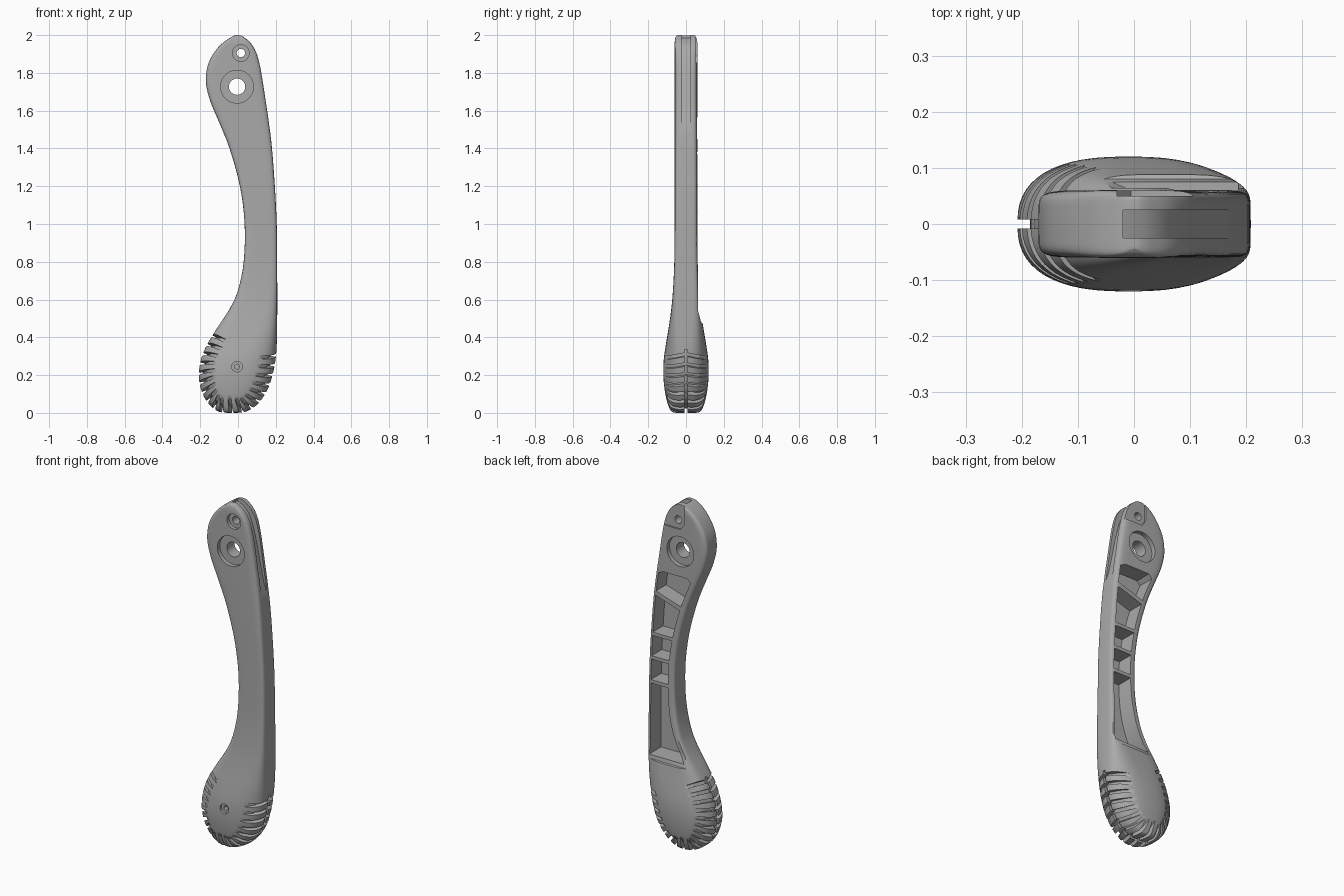
import bpy, bmesh, math
from mathutils import Vector

old = bpy.data.objects.get("Cube")
if old:
    bpy.data.objects.remove(old, do_unlink=True)

grey = bpy.data.materials.new("mid_grey")
grey.use_nodes = True
grey.diffuse_color = (0.4, 0.4, 0.4, 1)
grey.node_tree.nodes["Principled BSDF"].inputs["Base Color"].default_value = (0.4, 0.4, 0.4, 1)

# Side outline stations: height, rear edge x, spine edge x, half thickness
STATIONS = [
    (0, -.05, -.01, .05), (.006, -.1, .04, .075), (.03, -.138, .085, .09),
    (.07, -.172, .124, .103), (.13, -.198, .16, .114), (.2, -.208, .183, .12),
    (.28, -.197, .199, .118), (.36, -.165, .205, .107), (.45, -.11, .207, .092),
    (.55, -.045, .208, .078), (.65, 0, .208, .069), (.8, .03, .207, .062),
    (1, .035, .205, .06), (1.2, .01, .195, .06), (1.4, -.045, .18, .06),
    (1.55, -.105, .162, .06), (1.65, -.147, .147, .06), (1.75, -.17, .132, .06),
    (1.84, -.16, .116, .06), (1.91, -.125, .096, .06), (1.96, -.08, .066, .06),
    (1.99, -.035, .03, .055), (2, -.01, .01, .045)]


def smooth_rows(rows, steps):
    """Catmull-Rom interpolation through the stations."""
    rows = [Vector(r) for r in rows]
    out = []
    for i in range(len(rows) - 1):
        a, b, c, d = rows[max(i - 1, 0)], rows[i], rows[i + 1], rows[min(i + 2, len(rows) - 1)]
        for s in range(steps):
            t = s / steps
            out.append(b + (c - a) * (t / 2) + (a * 2 - b * 5 + c * 4 - d) * (t * t / 2)
                       + (b * 3 - a - c * 3 + d) * (t ** 3 / 2))
    return out + [rows[-1]]


ROWS = smooth_rows(STATIONS, 4)


def edges_at(z):
    for p, q in zip(ROWS, ROWS[1:]):
        if p[0] <= z <= q[0]:
            r = p.lerp(q, (z - p[0]) / max(q[0] - p[0], 1e-6))
            return r[1], r[2]


def loft(name, rings):
    """Closed solid skinned through equal-length rings."""
    bm = bmesh.new()
    loops = [[bm.verts.new(p) for p in ring] for ring in rings]
    n = len(loops[0])
    for a, b in zip(loops, loops[1:]):
        for i in range(n):
            j = (i + 1) % n
            bm.faces.new((a[i], a[j], b[j], b[i]))
    bm.faces.new(loops[0][::-1])
    bm.faces.new(loops[-1])
    bmesh.ops.recalc_face_normals(bm, faces=bm.faces)
    mesh = bpy.data.meshes.new(name)
    bm.to_mesh(mesh)
    bm.free()
    mesh.materials.append(grey)
    obj = bpy.data.objects.new(name, mesh)
    bpy.context.collection.objects.link(obj)
    return obj


def prism(points, lo, hi, along="y"):
    if along == "y":
        return loft("cutter", [[(u, d, v) for u, v in points] for d in (lo, hi)])
    return loft("cutter", [[(d, u, v) for u, v in points] for d in (lo, hi)])


def disc(x, z, radius, lo, hi):
    turn = [math.tau * i / 40 for i in range(40)]
    return prism([(x + radius * math.cos(t), z + radius * math.sin(t)) for t in turn], lo, hi)


def section(row, count=56):
    """Rounded cross-section: oval in the bulb, boxy along the arm."""
    z, left, right, half = row
    f = min(max((z - .25) / .55, 0), 1)
    power = 2 / (2.5 + 4.5 * f * f * (3 - 2 * f))
    ring = []
    for i in range(count):
        c, s = math.cos(math.tau * i / count), math.sin(math.tau * i / count)
        ring.append(((left + right) / 2 + (right - left) / 2 * math.copysign(abs(c) ** power, c),
                     half * math.copysign(abs(s) ** power, s), z))
    return ring


lever = loft("lever_arm", [section(r) for r in ROWS])


def cut(cutter):
    bpy.context.view_layer.objects.active = lever
    mod = lever.modifiers.new("cut", "BOOLEAN")
    mod.operation, mod.solver, mod.object = "DIFFERENCE", "EXACT", cutter
    bpy.ops.object.modifier_apply(modifier=mod.name)
    bpy.data.objects.remove(cutter, do_unlink=True)


# Flat back face ending in a lip above the bulb
cut(prism([(.062, 2.1), (.064, .54), (.08, .48), (.2, .42), (.2, 2.1)], -.4, .4, "x"))

# Ribbed pocket in the back: bottom, top and slant of each compartment
for low, high, tilt_low, tilt_high in [(.5, .91, 0, 0), (.93, 1.05, 0, 0), (1.07, 1.19, 0, 0),
                                       (1.21, 1.43, 0, .05), (1.455, 1.58, .05, 0)]:
    left, right = [], []
    for i in range(9):
        t = i / 8
        z = low + (high - low) * t
        a, b = edges_at(z)
        z_left = z - tilt_low * (1 - t) - tilt_high * t
        a = edges_at(z_left)[0]
        round_off = .03 if high > 1.5 and i == 8 else 0
        left.append((a + .038 + round_off, z_left))
        right.append((b - .022 - round_off, z))
    cut(prism(left + right[::-1], -.035, .2))

# Pivot bore with counterbores on both faces
cut(disc(-.005, 1.727, .043, -.2, .2))
cut(disc(-.005, 1.727, .087, -.2, -.035))
cut(disc(-.005, 1.727, .087, .035, .2))

# Recessed pad, small pin hole and its countersink
cut(prism([(-.03, 2.1), (-.03, 1.89), (-.005, 1.855), (.3, 1.855), (.3, 2.1)], .05, .2))
cut(disc(.015, 1.905, .022, -.2, .2))
cut(disc(.015, 1.905, .044, -.2, -.04))

# Screw recess in the bulb
cut(disc(-.005, .245, .028, -.2, -.105))
cut(disc(-.005, .245, .013, -.2, -.07))

# Shallow slot along the top of the spine
cut(prism([(-.02, 2.1), (-.02, 1.985), (.02, 1.965), (.055, 1.93), (.08, 1.87), (.105, 1.77),
           (.148, 1.56), (.172, 1.49), (.4, 1.49), (.4, 2.1)], -.025, .025))

# Rim path of the tread: down the rear, around the bottom, up the spine
rim = [Vector((r[1], r[0])) for r in reversed(ROWS) if r[0] < .44]
rim += [Vector((r[2], r[0])) for r in ROWS if r[0] < .34]
lengths = [0]
for p, q in zip(rim, rim[1:]):
    lengths.append(lengths[-1] + (q - p).length)


def rim_point(s):
    for i in range(len(rim) - 1):
        if lengths[i] <= s <= lengths[i + 1]:
            return rim[i].lerp(rim[i + 1], (s - lengths[i]) / max(lengths[i + 1] - lengths[i], 1e-6))


def rim_frame(s):
    p = rim_point(s)
    tangent = (rim_point(min(s + .03, lengths[-1] - .001)) - rim_point(max(s - .03, .001))).normalized()
    return p, tangent, Vector((-tangent.y, tangent.x))  # third points inward


# Chevron tread grooves: width position, floor depth, sweep
GROOVE = [(-.14, .125, .05), (-.1, .078, .036), (-.07, .046, .025), (0, .026, 0),
          (.07, .046, .025), (.1, .078, .036), (.14, .125, .05)]
COUNT = 19
for k in range(COUNT):
    p, tangent, inward = rim_frame(.03 + (lengths[-1] - .06) * k / (COUNT - 1))
    rings = []
    for y, depth, sweep in GROOVE:
        ring = []
        for side, d in ((-1, depth), (1, depth), (1, -.05), (-1, -.05)):
            width = .011 if d < 0 else .009
            q = p + inward * d + tangent * (side * width - sweep * .6)
            ring.append((q.x, y, q.y))
        rings.append(ring)
    cut(loft("cutter", rings))

# Centre groove running around the tread
rings = []
for k in range(49):
    p, tangent, inward = rim_frame(.005 + (lengths[-1] - .01) * k / 48)
    a, b = p + inward * .022, p - inward * .03
    rings.append([(a.x, -.008, a.y), (a.x, .008, a.y), (b.x, .008, b.y), (b.x, -.008, b.y)])
cut(loft("cutter", rings))

bpy.ops.object.select_all(action="DESELECT")
lever.select_set(True)
bpy.context.view_layer.objects.active = lever
bpy.ops.object.shade_smooth_by_angle(angle=math.radians(30))
